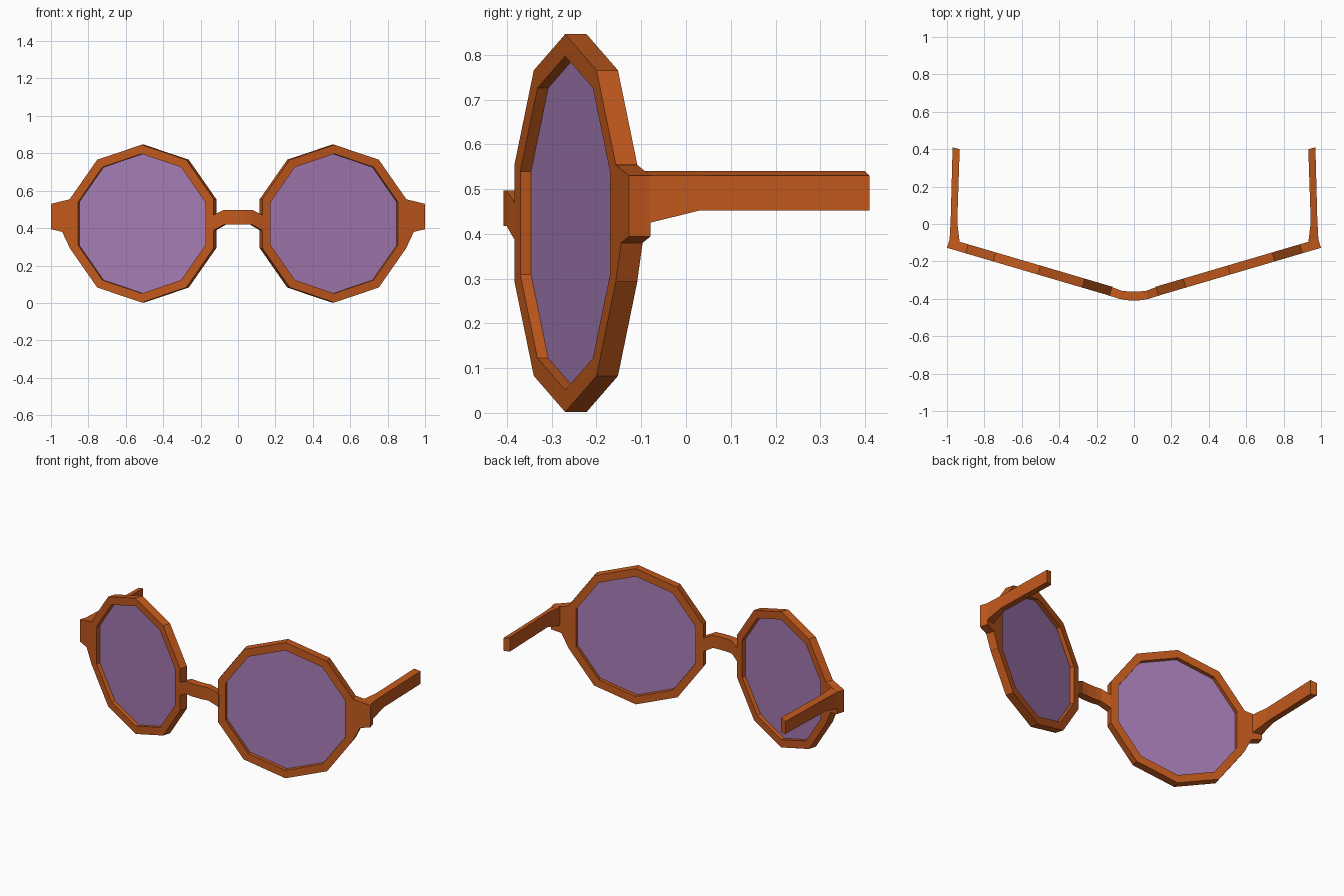
import bpy, bmesh, math
from mathutils import Vector

if "Cube" in bpy.data.objects:
    bpy.data.objects.remove(bpy.data.objects["Cube"])


def material(name, color):
    m = bpy.data.materials.new(name)
    m.diffuse_color = color
    m.use_nodes = True
    m.node_tree.nodes["Principled BSDF"].inputs["Base Color"].default_value = m.diffuse_color
    return m


ORANGE = material("orange_frame", (0.54, 0.10, 0.012, 1))
PURPLE = material("purple_lens", (0.38, 0.20, 0.46, 1))


def loft(name, sections, mat, closed=False, mirror=True):
    """Skin a row of equal-sized point loops; cap the ends unless closed."""
    bm = bmesh.new()
    rows = [[bm.verts.new(p) for p in s] for s in sections]
    n = len(rows[0])
    pairs = list(zip(rows, rows[1:]))
    if closed:
        pairs.append((rows[-1], rows[0]))
    for a, b in pairs:
        for i in range(n):
            j = (i + 1) % n
            bm.faces.new((a[i], a[j], b[j], b[i]))
    if not closed:
        bm.faces.new(rows[0])
        if len(rows) > 1:
            bm.faces.new(rows[-1])
    finish(name, bm, mat, mirror)


def finish(name, bm, mat, mirror):
    bmesh.ops.recalc_face_normals(bm, faces=bm.faces)
    mesh = bpy.data.meshes.new(name)
    bm.to_mesh(mesh)
    bm.free()
    mesh.materials.append(mat)
    ob = bpy.data.objects.new(name, mesh)
    bpy.context.collection.objects.link(ob)
    if mirror:
        ob.modifiers.new("mirror", 'MIRROR').use_clip = False


# Tilted plane of one lens: u runs outward, z up, d is depth behind the front face
TILT = math.radians(16.4)
CENTRE = Vector((0.515, -0.27, 0.424))
U = Vector((math.cos(TILT), math.sin(TILT), 0))
BACK = Vector((-math.sin(TILT), math.cos(TILT), 0))
R_OUT, R_IN, DEPTH = 0.422, 0.373, 0.05


def plane(u, z, d):
    return CENTRE + U * u + BACK * d + Vector((0, 0, z))


def ring_point(i, r, d):
    a = i * math.tau / 10
    return plane(r * math.sin(a), r * math.cos(a), d)


# Ten-sided rims
loft("rim", [[ring_point(i, R_OUT, 0), ring_point(i, R_OUT, DEPTH),
              ring_point(i, R_IN, DEPTH), ring_point(i, R_IN, 0)]
             for i in range(10)], ORANGE, closed=True)

# Lenses, set halfway into the rims
bm = bmesh.new()
bm.faces.new([bm.verts.new(ring_point(i, R_IN, DEPTH / 2)) for i in reversed(range(10))])
finish("lens", bm, PURPLE, True)

# Hinge lugs on the outer edge of each rim
lug = [(0.401, 0.130), (0.505, 0.106), (0.505, -0.030), (0.443, -0.044), (0.401, -0.130)]
loft("hinge_lug", [[plane(u, z, d) for u, z in lug] for d in (0, DEPTH)], ORANGE)

# Temple arms: outer x, outer y, inner x, inner y, bottom z
arm = [(0.986, -0.084, 0.932, -0.100, 0.424),
       (0.980, 0.030, 0.945, 0.010, 0.452),
       (0.970, 0.410, 0.932, 0.400, 0.452)]
loft("temple_arm", [[(xo, yo, b), (xo, yo, 0.53), (xi, yi, 0.54), (xi, yi, b)]
                    for xo, yo, xi, yi, b in arm], ORANGE)

# Bridge: half path of front x, front y, back x, back y, bottom z, top z
half = [(0.135, -0.382, 0.122, -0.336, 0.385, 0.468),
        (0.076, -0.401, 0.066, -0.357, 0.418, 0.497),
        (0.030, -0.408, 0.026, -0.361, 0.418, 0.497)]
path = half + [(-a, b, -c, d, e, f) for a, b, c, d, e, f in reversed(half)]
loft("bridge", [[(xf, yf, b), (xf, yf, t), (xb, yb, t), (xb, yb, b)]
                for xf, yf, xb, yb, b, t in path], ORANGE, mirror=False)
